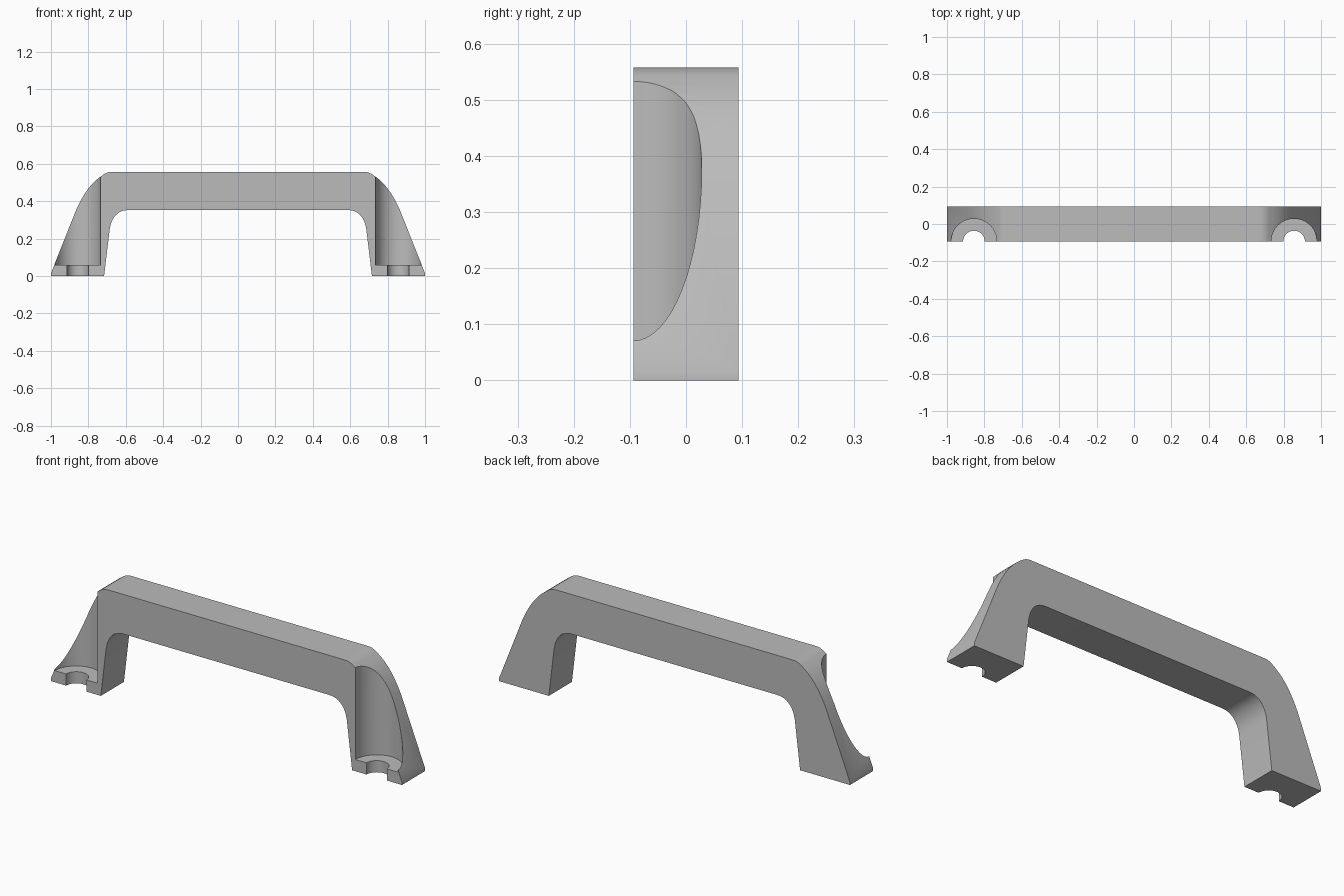
import bpy
import bmesh
import math
from mathutils import Vector
from mathutils.geometry import interpolate_bezier

if "Cube" in bpy.data.objects:
    bpy.data.objects.remove(bpy.data.objects["Cube"], do_unlink=True)

HALF_DEPTH = 0.094
SCREW_X = 0.856

grey = bpy.data.materials.new("plain grey")
grey.use_nodes = True
grey.diffuse_color = (0.5, 0.5, 0.5, 1)
grey.node_tree.nodes["Principled BSDF"].inputs["Base Color"].default_value = (0.5, 0.5, 0.5, 1)


def bend(start, pull_a, pull_b, end, count):
    points = [Vector((x, 0, z)) for x, z in (start, pull_a, pull_b, end)]
    return [(p.x, p.z) for p in interpolate_bezier(*points, count)]


def make_handle():
    # Half outline from the outer foot, over the shoulder, back down inside
    outer = [(1, 0), (1, 0.015)]
    outer += bend((0.865, 0.355), (0.81, 0.478), (0.76, 0.515), (0.722, 0.541), 8)
    outer += bend((0.715, 0.546), (0.7, 0.554), (0.69, 0.557), (0.675, 0.557), 4)
    inner = bend((0.59, 0.353), (0.64, 0.353), (0.677, 0.315), (0.686, 0.25), 9)
    inner.append((0.716, 0))
    outline = outer + [(-x, z) for x, z in reversed(outer)]
    outline += [(-x, z) for x, z in reversed(inner)] + inner

    bm = bmesh.new()
    face = bm.faces.new([bm.verts.new((x, -HALF_DEPTH, z)) for x, z in outline])
    grown = bmesh.ops.extrude_face_region(bm, geom=[face])
    moved = [v for v in grown["geom"] if isinstance(v, bmesh.types.BMVert)]
    bmesh.ops.translate(bm, verts=moved, vec=(0, 2 * HALF_DEPTH, 0))
    bmesh.ops.recalc_face_normals(bm, faces=bm.faces)
    mesh = bpy.data.meshes.new("handle")
    bm.to_mesh(mesh)
    bm.free()
    obj = bpy.data.objects.new("handle", mesh)
    bpy.context.collection.objects.link(obj)
    mesh.materials.append(grey)
    return obj


def bore(target, name, x, radius, bottom, top):
    bpy.ops.mesh.primitive_cylinder_add(
        vertices=64, radius=radius, depth=top - bottom,
        location=(x, -HALF_DEPTH, (top + bottom) / 2))
    cutter = bpy.context.object
    cutter.name = name
    cutter.data.materials.append(grey)
    cutter.hide_render = True
    cut = target.modifiers.new(name, "BOOLEAN")
    cut.operation = "DIFFERENCE"
    cut.solver = "EXACT"
    cut.object = cutter
    bpy.context.view_layer.objects.active = target
    bpy.ops.object.modifier_apply(modifier=name)
    bpy.data.objects.remove(cutter, do_unlink=True)


handle = make_handle()

# Screw head recess and screw hole in each foot
for side, label in ((1, "left"), (-1, "right")):
    bore(handle, label + "_recess", side * SCREW_X, 0.122, 0.06, 1)
    bore(handle, label + "_screw_hole", side * SCREW_X, 0.058, -0.2, 0.2)

bpy.ops.object.select_all(action="DESELECT")
handle.select_set(True)
bpy.context.view_layer.objects.active = handle
bpy.ops.object.shade_smooth_by_angle(angle=math.radians(30))
